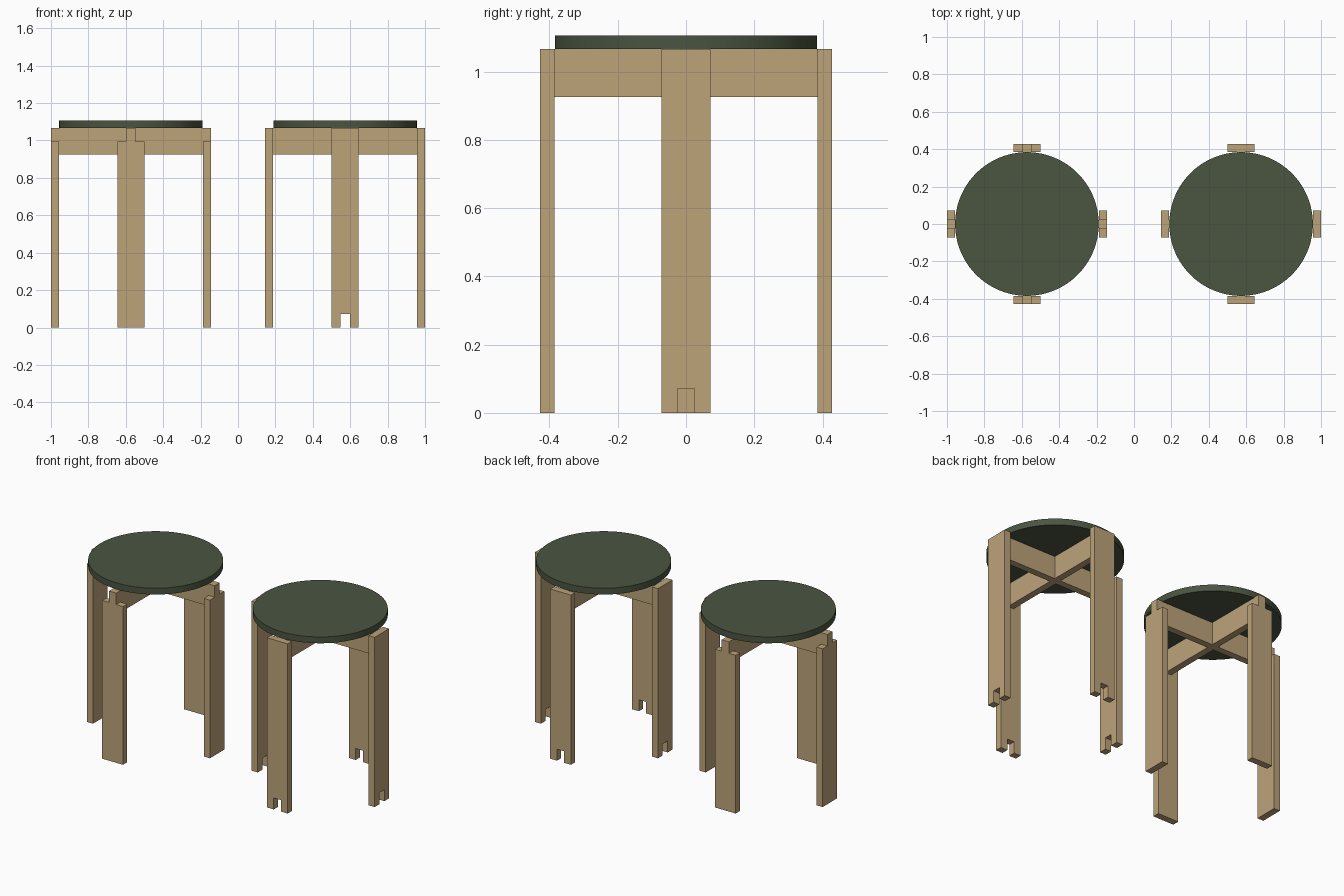
import bpy
import math
from mathutils import Matrix, Vector

cube = bpy.data.objects.get("Cube")
if cube:
    bpy.data.objects.remove(cube, do_unlink=True)


def make_material(name, rgb):
    mat = bpy.data.materials.new(name)
    mat.use_nodes = True
    color = (*rgb, 1.0)
    mat.diffuse_color = color
    mat.node_tree.nodes["Principled BSDF"].inputs["Base Color"].default_value = color
    return mat


wood = make_material("light wood", (0.51, 0.37, 0.195))
green = make_material("dark green", (0.069, 0.091, 0.053))

OUTER = 0.4275        # centre to outer face of a leg
BOARD = 0.042         # thickness of the boards
HALF_W = 0.072        # half width of a leg
JOINT = 0.025         # half width of tenon and notch
JOINT_H = 0.072       # height of tenon and notch
LEG_H = 1.066
RAIL_Z = 0.925
SEAT_R, SEAT_TOP = 0.384, 1.106
INNER = OUTER - BOARD


def prism(name, profile, y0, y1, matrix):
    """Extrude an x-z outline along y and place it with a matrix."""
    n = len(profile)
    verts = [matrix @ Vector((x, y, z)) for y in (y0, y1) for x, z in profile]
    faces = [tuple(range(n)), tuple(reversed(range(n, 2 * n)))]
    faces += [(i, i + n, (i + 1) % n + n, (i + 1) % n) for i in range(n)]
    mesh = bpy.data.meshes.new(name)
    mesh.from_pydata(verts, [], faces)
    mesh.materials.append(wood)
    obj = bpy.data.objects.new(name, mesh)
    bpy.context.collection.objects.link(obj)
    return obj


def mirrored(half):
    """Complete a right-hand outline with its left-hand mirror."""
    return half + [(-x, z) for x, z in reversed(half)]


# Leg outlines: one with a tenon on top, one with a notch at the foot
SHOULDER = LEG_H - JOINT_H
tenon_leg = mirrored([(HALF_W, 0), (HALF_W, SHOULDER), (JOINT, SHOULDER), (JOINT, LEG_H)])
notch_leg = mirrored([(JOINT, JOINT_H), (JOINT, 0), (HALF_W, 0), (HALF_W, LEG_H)])
SIDES = ("front", "left", "back", "right")


def stool(prefix, cx, leg_profile):
    place = Matrix.Translation((cx, 0, 0))

    # Four legs around the seat
    for i, side in enumerate(SIDES):
        turn = place @ Matrix.Rotation(i * math.pi / 2, 4, "Z")
        prism(f"{prefix}_{side}_leg", leg_profile, -OUTER, -INNER, turn)

    # Crossed rails: one full, the other in two halves meeting it
    h = BOARD / 2
    spans = (("cross_rail", -INNER, INNER, 0),
             ("front_rail", -INNER, -h, math.pi / 2),
             ("back_rail", h, INNER, math.pi / 2))
    for name, a, b, angle in spans:
        outline = [(a, RAIL_Z), (b, RAIL_Z), (b, LEG_H), (a, LEG_H)]
        prism(f"{prefix}_{name}", outline, -h, h, place @ Matrix.Rotation(angle, 4, "Z"))

    # Round seat
    bpy.ops.mesh.primitive_cylinder_add(
        vertices=96, radius=SEAT_R, depth=SEAT_TOP - LEG_H,
        location=(cx, 0, (SEAT_TOP + LEG_H) / 2))
    seat = bpy.context.object
    seat.name = f"{prefix}_seat"
    seat.data.materials.append(green)
    bpy.ops.object.shade_smooth_by_angle(angle=math.radians(30))


stool("tenon_stool", OUTER - 1, tenon_leg)
stool("notch_stool", 1 - OUTER, notch_leg)
